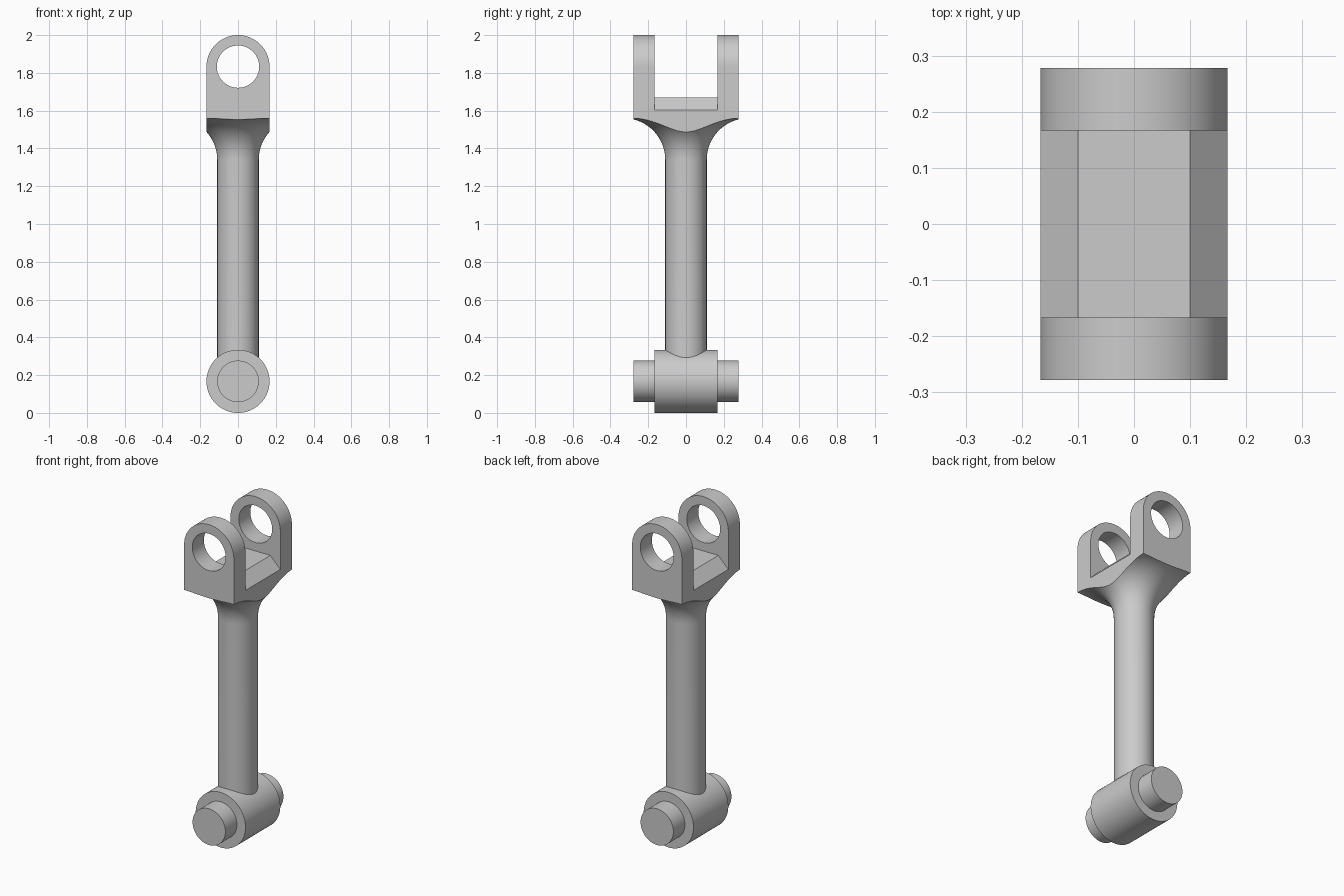
import bpy, bmesh
from math import sin, cos, pi, radians
from mathutils import Matrix, Vector

old = bpy.data.objects.get("Cube")
if old:
    bpy.data.objects.remove(old, do_unlink=True)

SHAFT_R, EYE_R, HOLE_R = 0.11, 0.167, 0.112
HALF_DEPTH, SLOT = 0.278, 0.167
EYE_Z, PIN_Z = 1.833, 0.167
FLARE_Z, FLARE_R = 1.34, 0.22

steel = bpy.data.materials.new("light grey steel")
steel.use_nodes = True
steel.diffuse_color = (0.6, 0.6, 0.6, 1)
steel.node_tree.nodes["Principled BSDF"].inputs["Base Color"].default_value = (0.6, 0.6, 0.6, 1)


def finish(name, bm):
    bmesh.ops.remove_doubles(bm, verts=bm.verts, dist=1e-5)
    bmesh.ops.recalc_face_normals(bm, faces=bm.faces)
    mesh = bpy.data.meshes.new(name)
    bm.to_mesh(mesh)
    bm.free()
    mesh.materials.append(steel)
    obj = bpy.data.objects.new(name, mesh)
    bpy.context.collection.objects.link(obj)
    return obj


def lathe(name, profile, matrix=Matrix()):
    """Spin a (radius, height) profile about z, then place it."""
    bm = bmesh.new()
    verts = [bm.verts.new((r, 0, z)) for r, z in profile]
    edges = [bm.edges.new(pair) for pair in zip(verts, verts[1:])]
    bmesh.ops.spin(bm, geom=verts + edges, cent=(0, 0, 0), axis=(0, 0, 1),
                   angle=2 * pi, steps=96, use_merge=True)
    bm.transform(matrix)
    return finish(name, bm)


def prism(name, outline, half):
    """Extrude an (x, z) outline along y from -half to +half."""
    bm = bmesh.new()
    face = bm.faces.new([bm.verts.new((x, -half, z)) for x, z in outline])
    new = bmesh.ops.extrude_face_region(bm, geom=[face])["geom"]
    bmesh.ops.translate(bm, vec=Vector((0, 2 * half, 0)),
                        verts=[v for v in new if isinstance(v, bmesh.types.BMVert)])
    return finish(name, bm)


def arc(cx, cz, r, start, end, steps):
    angles = [radians(start + (end - start) * i / steps) for i in range(steps + 1)]
    return [(cx + r * cos(a), cz + r * sin(a)) for a in angles]


def activate(obj):
    bpy.ops.object.select_all(action='DESELECT')
    obj.select_set(True)
    bpy.context.view_layer.objects.active = obj


def boolean(obj, tool, operation):
    tool.hide_render = True
    mod = obj.modifiers.new("cut", 'BOOLEAN')
    mod.operation, mod.object, mod.solver = operation, tool, 'EXACT'
    activate(obj)
    bpy.ops.object.modifier_apply(modifier=mod.name)
    bpy.data.objects.remove(tool, do_unlink=True)


# Shaft with a flared neck, continuing upward as stock for the fork
outer = SHAFT_R + FLARE_R
rod = lathe("forked_rod", [(0, PIN_Z), (SHAFT_R, PIN_Z)]
            + arc(outer, FLARE_Z, FLARE_R, 180, 90, 20)
            + [(outer, 2.1), (0, 2.1)])

# Trim to the round-topped fork outline
boolean(rod, prism("fork_outline", [(-EYE_R, 0.1), (EYE_R, 0.1)]
                   + arc(0, EYE_Z, EYE_R, 0, 180, 48), HALF_DEPTH), 'INTERSECT')

# Slot between the lugs, with a chamfered floor
boolean(rod, prism("slot_cutter", [(-0.1, 1.67), (0.1, 1.67), (0.2, 1.57), (0.2, 2.2),
                                   (-0.2, 2.2), (-0.2, 1.57)], SLOT), 'DIFFERENCE')

# Eye holes through both lugs
boolean(rod, prism("eye_cutter", arc(0, EYE_Z, HOLE_R, 0, 360, 64)[:-1], 0.4), 'DIFFERENCE')

# Cross barrel with a pin at each end
barrel = lathe("cross_barrel_with_pins",
               [(0, -HALF_DEPTH), (SHAFT_R, -HALF_DEPTH), (SHAFT_R, -SLOT), (EYE_R, -SLOT),
                (EYE_R, SLOT), (SHAFT_R, SLOT), (SHAFT_R, HALF_DEPTH), (0, HALF_DEPTH)],
               Matrix.Translation((0, 0, PIN_Z)) @ Matrix.Rotation(pi / 2, 4, 'X'))

# Join into one clean solid
boolean(rod, barrel, 'UNION')
activate(rod)
bpy.ops.object.shade_smooth_by_angle(angle=radians(30))
